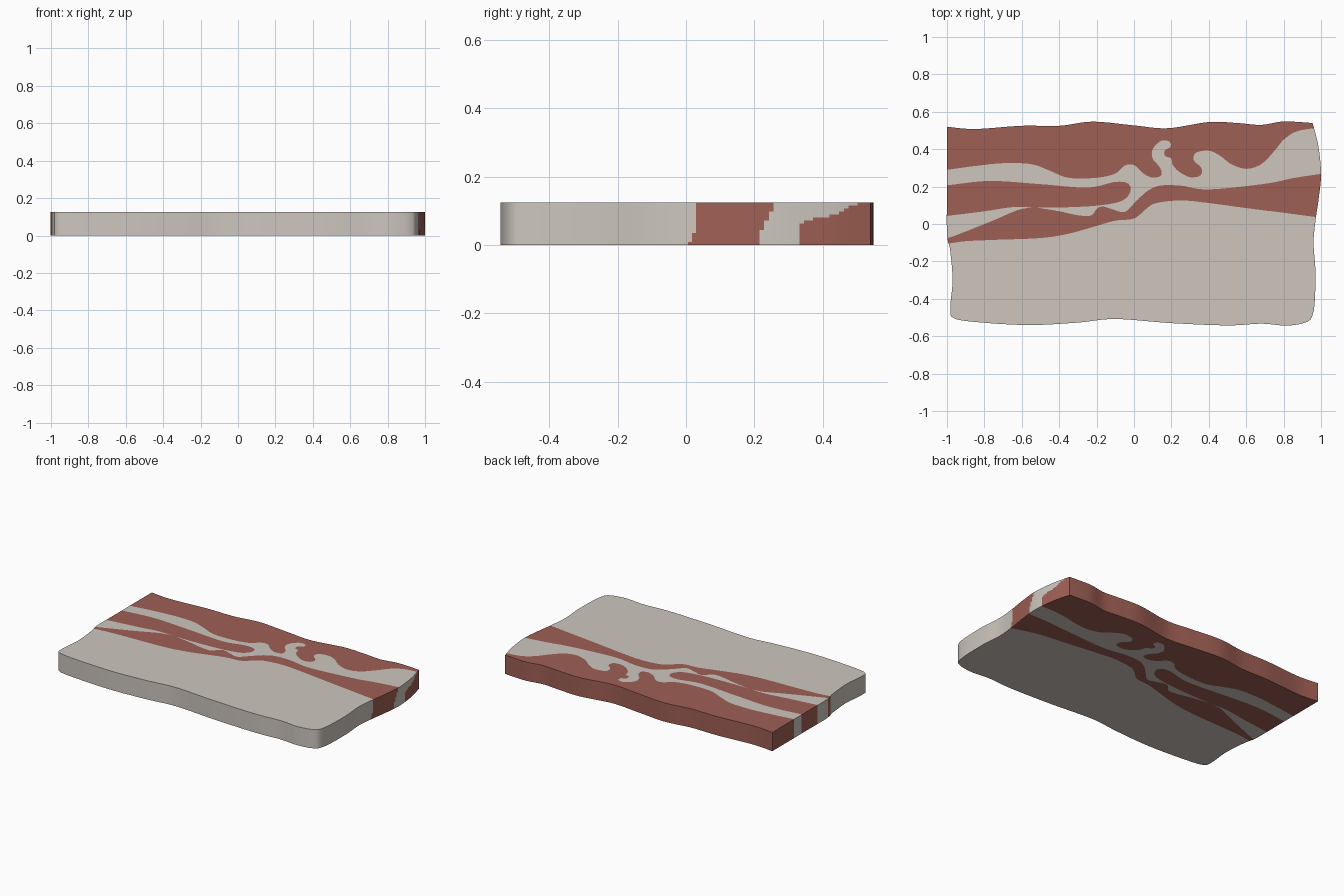
import bpy
import bmesh
from mathutils import Vector
from mathutils.geometry import delaunay_2d_cdt

if "Cube" in bpy.data.objects:
    bpy.data.objects.remove(bpy.data.objects["Cube"])

HEIGHT = 0.125
LAYERS = 14


def spline(pts, closed=False, step=0.012):
    """Smooth curve through points; a repeated point makes a sharp corner."""
    n = len(pts)
    p = [Vector(q) for q in pts]
    get = (lambda i: p[i % n]) if closed else (lambda i: p[max(0, min(n - 1, i))])
    out = []
    for i in range(n if closed else n - 1):
        a, b, c, d = get(i - 1), get(i), get(i + 1), get(i + 2)
        length = (c - b).length
        if length < 1e-6:
            continue
        k = max(2, int(length / step))
        for j in range(k):
            t = j / k
            out.append(0.5 * (2 * b + (c - a) * t + (2 * a - 5 * b + 4 * c - d) * t * t
                              + (3 * b - a - 3 * c + d) * t ** 3))
    if not closed:
        out.append(p[-1])
    return out


def inside(q, poly):
    x, y = q
    hit = False
    for a, b in zip(poly, poly[1:] + poly[:1]):
        if (a.y > y) != (b.y > y) and x < a.x + (y - a.y) * (b.x - a.x) / (b.y - a.y):
            hit = not hit
    return hit


# wavy slab outline, clockwise from the back left corner
outline = spline([
    (-1, .52), (-1, .52), (-.85, .508), (-.6, .525), (-.4, .525), (-.22, .547), (0, .527),
    (.18, .512), (.4, .545), (.55, .54), (.68, .53), (.8, .548), (.955, .54), (.955, .54),
    (.985, .42), (1, .27), (.988, .14), (.972, .03), (.96, -.1), (.97, -.25), (.966, -.42),
    (.95, -.5), (.92, -.525), (.87, -.538), (.8, -.543), (.68, -.533), (.5, -.542),
    (.2, -.53), (-.1, -.508), (-.3, -.527), (-.55, -.54), (-.8, -.528), (-.96, -.505),
    (-.982, -.45), (-.97, -.3), (-.983, -.14), (-1, -.05), (-1, .2)], closed=True)

# back edge of the upper fat streak, left to right
streak_back = [
    (-1.1, .28), (-1, .29), (-.85, .31), (-.7, .325), (-.55, .32), (-.45, .285), (-.35, .247),
    (-.2, .247), (-.1, .27), (-.05, .312), (0, .315), (.05, .27), (.1, .248), (.145, .26),
    (.14, .3), (.1, .35), (.1, .4), (.145, .445), (.19, .44), (.195, .41), (.165, .395),
    (.165, .365), (.2, .35), (.205, .32), (.24, .28), (.3, .25), (.355, .26), (.36, .3),
    (.32, .34), (.33, .38), (.4, .392), (.46, .365), (.52, .32), (.6, .295)]
back_end_top = [(.68, .32), (.75, .39), (.8, .45), (.87, .495), (.98, .513), (1.1, .515)]
back_end_bottom = [(.7, .3), (.8, .32), (.9, .33), (1, .33), (1.1, .33)]
# front edge of the streak, right to left, with the branch below the meat tongue
front_end_top = [(1.1, .28), (1, .268), (.85, .245), (.7, .215)]
front_end_bottom = [(1.1, .2), (1, .21), (.85, .21), (.7, .2)]
streak_front = [
    (.4, .185), (.25, .205), (.14, .205), (.07, .175), (.01, .12), (-.05, .065), (-.12, .08),
    (-.17, .094), (-.2, .08), (-.23, .045), (-.3, .047), (-.4, .068), (-.52, .088)]
# meat tongue between the fat streaks, lower edge then upper edge
tongue = [
    (-.52, .088), (-.4, .088), (-.2, .098), (-.07, .122), (-.02, .17), (-.03, .215),
    (-.1, .225), (-.25, .195), (-.5, .213), (-.77, .23), (-1, .207), (-1.1, .2)]
# thin fat wedge on the left
wedge = spline([(-1.1, .03), (-1, .043), (-.8, .068), (-.65, .09), (-.54, .088)]) + \
    spline([(-.54, .088), (-.62, .075), (-.75, .02), (-.9, -.04), (-1, -.075), (-1.1, -.08)])
# edge of the broad front fat
front_edge = [
    (-1.1, -.11), (-1, -.105), (-.9, -.092), (-.75, -.085), (-.5, -.075), (-.35, -.052),
    (-.2, -.01), (-.1, .018), (0, .03), (.07, .085), (.12, .112), (.25, .126), (.4, .112),
    (.6, .085), (.8, .06)]


def fat_regions(back_end, front_end, edge_y):
    streak = spline(streak_back + back_end) + spline(front_end + streak_front) + spline(tongue)
    front = spline(front_edge + [(1, edge_y), (1.1, edge_y)]) + [Vector((1.1, -.7)), Vector((-1.1, -.7))]
    return [streak, wedge, front]


top_fat = fat_regions(back_end_top, front_end_top, .035)
bottom_fat = fat_regions(back_end_bottom, front_end_bottom, .005)


def ramp(t, table):
    for (a, u), (b, v) in zip(table, table[1:]):
        if t <= b:
            return u + (v - u) * (t - a) / (b - a)
    return table[-1][1]


def wall_is_fat(q, t):
    """On the right end the streak leans with height; elsewhere it runs straight down."""
    if q.x > .9:
        edge = ramp(t, [(0, .005), (.4, .035), (1, .035)])
        low = ramp(t, [(0, .212), (.35, .222), (.7, .242), (1, .265)])
        high = ramp(t, [(0, .327), (.45, .332), (.6, .36), (.68, .425), (.85, .465), (1, .51)])
        return q.y < edge or low < q.y < high
    return any(inside(q, r) for r in top_fat)


bm = bmesh.new()


def add_cap(z, regions, up):
    """Flat face cut along every fat edge."""
    pts, edges = [], []
    for loop in [outline] + regions:
        s, n = len(pts), len(loop)
        pts += loop
        edges += [(s + i, s + (i + 1) % n) for i in range(n)]
    verts, _, faces = delaunay_2d_cdt(pts, edges, [], 0, 1e-5)[:3]
    bv = [bm.verts.new((v.x, v.y, z)) for v in verts]
    for f in faces:
        c = sum((verts[i] for i in f), Vector((0, 0))) / len(f)
        if not inside(c, outline):
            continue
        face = bm.faces.new([bv[i] for i in f])
        face.material_index = 0 if any(inside(c, r) for r in regions) else 1
        face.normal_update()
        if (face.normal.z > 0) != up:
            face.normal_flip()


add_cap(HEIGHT, top_fat, True)
add_cap(0, bottom_fat, False)

# side wall in thin layers
rings = [[bm.verts.new((p.x, p.y, HEIGHT * k / LAYERS)) for p in outline] for k in range(LAYERS + 1)]
n = len(outline)
for i in range(n):
    j = (i + 1) % n
    mid = (outline[i] + outline[j]) / 2
    for k in range(LAYERS):
        face = bm.faces.new((rings[k][j], rings[k][i], rings[k + 1][i], rings[k + 1][j]))
        face.material_index = 0 if wall_is_fat(mid, (k + .5) / LAYERS) else 1

bmesh.ops.delete(bm, geom=[v for v in bm.verts if not v.link_faces], context='VERTS')
bmesh.ops.remove_doubles(bm, verts=bm.verts[:], dist=1e-5)

mesh = bpy.data.meshes.new("bacon_slice")
bm.to_mesh(mesh)
bm.free()
for name, col in (("pale_fat", (.61, .565, .515, 1)), ("red_meat", (.345, .116, .09, 1))):
    mat = bpy.data.materials.new(name)
    mat.diffuse_color = col
    mat.use_nodes = True
    mat.node_tree.nodes["Principled BSDF"].inputs["Base Color"].default_value = mat.diffuse_color
    mesh.materials.append(mat)
obj = bpy.data.objects.new("bacon_slice", mesh)
bpy.context.collection.objects.link(obj)
bpy.context.view_layer.objects.active = obj
obj.select_set(True)
bpy.ops.object.shade_smooth_by_angle(angle=0.6)
